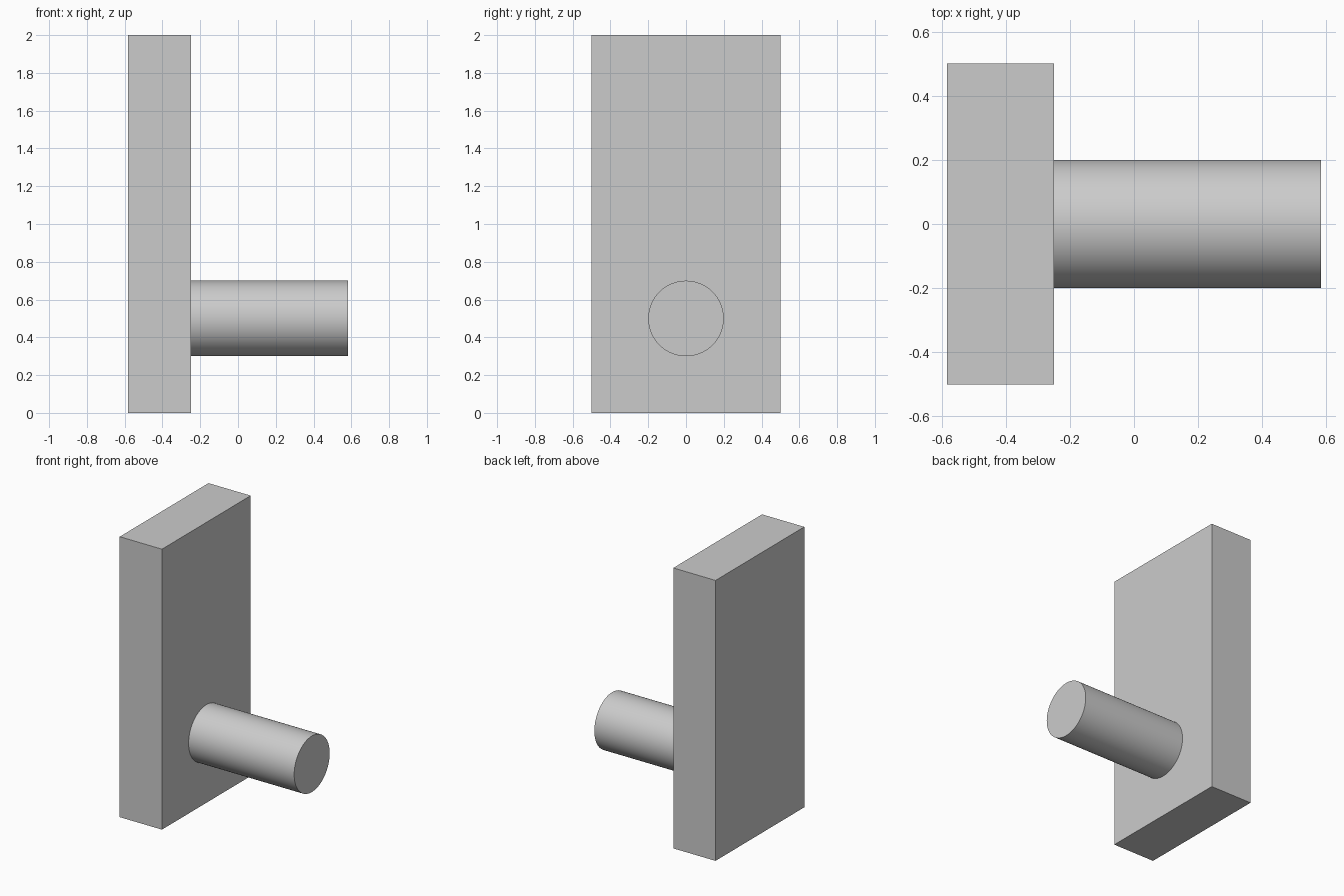
import bpy
import math

cube = bpy.data.objects.get("Cube")
if cube:
    bpy.data.objects.remove(cube, do_unlink=True)

# Single light grey material
grey = bpy.data.materials.new("light_grey")
grey.use_nodes = True
colour = (0.6, 0.6, 0.6, 1.0)
grey.diffuse_color = colour
for node in grey.node_tree.nodes:
    if node.type == 'BSDF_PRINCIPLED':
        node.inputs["Base Color"].default_value = colour

# Key dimensions
half_length = 0.583
plate_inner_x = -0.25
plate_thickness = plate_inner_x + half_length
peg_length = half_length - plate_inner_x


def finish(name):
    obj = bpy.context.object
    obj.name = name
    obj.data.name = name
    obj.data.materials.append(grey)
    bpy.ops.object.transform_apply(location=False, rotation=True, scale=True)
    return obj


# Upright rectangular plate
bpy.ops.mesh.primitive_cube_add(
    size=1, location=(plate_inner_x - plate_thickness / 2, 0, 1))
bpy.context.object.scale = (plate_thickness, 1, 2)
finish("back_plate")

# Round peg standing out of the plate towards +x
bpy.ops.mesh.primitive_cylinder_add(
    vertices=64, radius=0.2, depth=peg_length,
    location=(plate_inner_x + peg_length / 2, 0, 0.5),
    rotation=(0, math.pi / 2, 0))
finish("peg")
bpy.ops.object.shade_smooth_by_angle(angle=math.radians(30))
